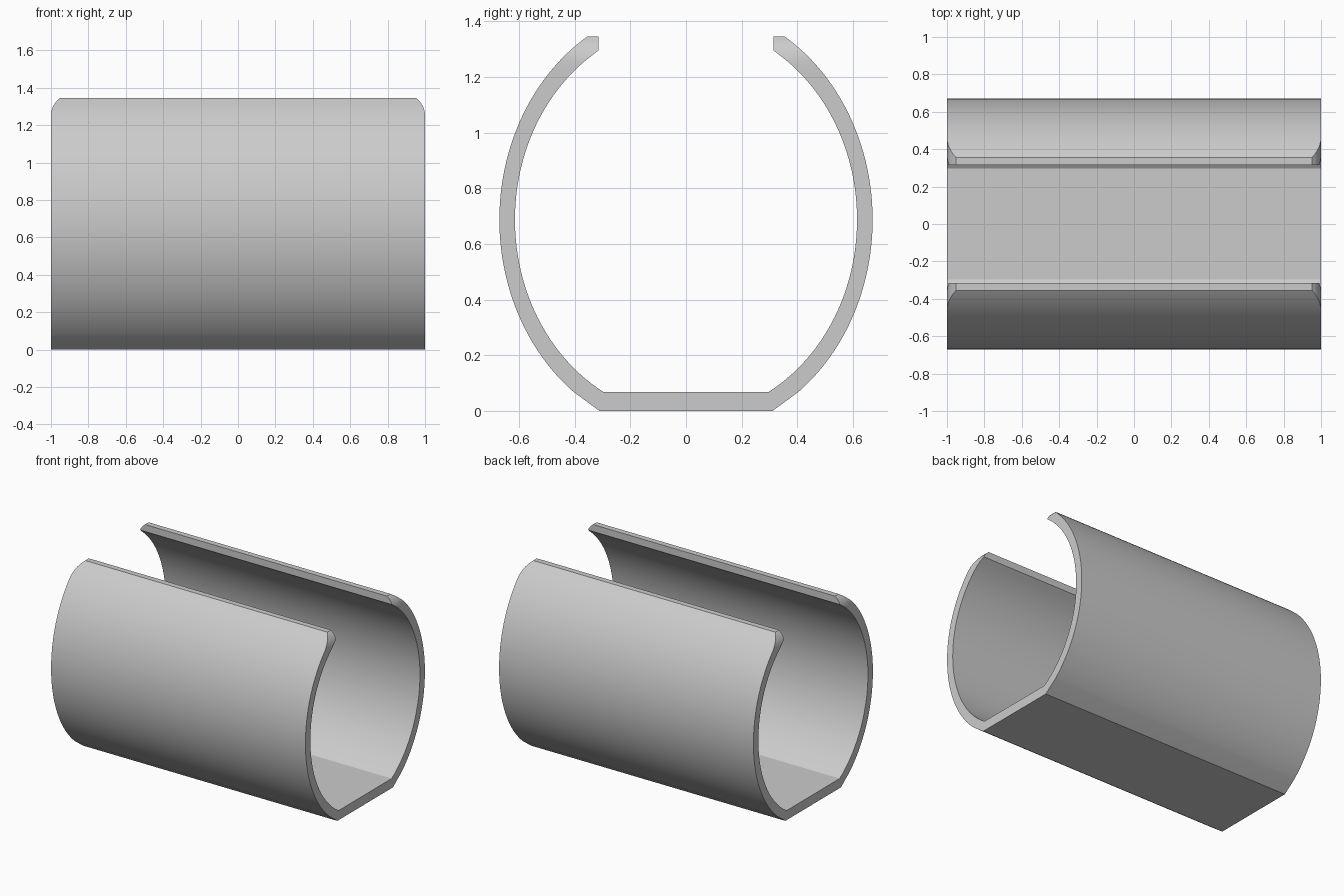
import bpy, bmesh, math

if "Cube" in bpy.data.objects:
    bpy.data.objects.remove(bpy.data.objects["Cube"])

Z0 = 0.687                       # height of the widest point
OUT, INN = (0.671, 0.776), (0.615, 0.707)   # outer and inner ellipse radii (y, z)
FLOOR, LIP, TOP = 0.068, 1.295, 1.345       # floor top, lip underside, rim height
FILLET_Z, FILLET_R = 1.25, 0.118            # rounded upper end corners


def ellipse_y(radii, z):
    return radii[0] * math.sqrt(max(0, 1 - ((z - Z0) / radii[1]) ** 2))


def half_length(z):
    h = max(0, z - FILLET_Z)
    return 1 - FILLET_R + math.sqrt(FILLET_R ** 2 - h * h)


# Heights spaced evenly around the curve, plus the exact corner at the lip
t0 = math.acos((Z0 - FLOOR) / OUT[1])
t1 = math.acos((Z0 - TOP) / OUT[1])
N = 72
levels = [Z0 - OUT[1] * math.cos(t0 + (t1 - t0) * i / N) for i in range(N + 1)]
levels = sorted(levels + [LIP])

bm = bmesh.new()


def pair(y, z):
    """Left and right end vertices of one lengthwise edge."""
    x = half_length(z)
    return bm.verts.new((-x, y, z)), bm.verts.new((x, y, z))


def loft(a, b):
    bm.faces.new((a[0], a[1], b[1], b[0]))


# Curved side walls
foot, walls = {}, {}
for s in (-1, 1):
    foot[s] = pair(s * ellipse_y(OUT, 0), 0)
    outer = [pair(s * ellipse_y(OUT, z), z) for z in levels]
    inner = [pair(s * (ellipse_y(INN, z) if z < LIP else 0.315), z) for z in levels]
    walls[s] = outer, inner
    loft(foot[s], outer[0])
    for i in range(len(levels) - 1):
        loft(outer[i], outer[i + 1])
        loft(inner[i], inner[i + 1])
        for e in (0, 1):
            bm.faces.new((outer[i][e], outer[i + 1][e], inner[i + 1][e], inner[i][e]))
    loft(outer[-1], inner[-1])   # flat rim

# Flat floor and its end faces
loft(foot[-1], foot[1])
loft(walls[-1][1][0], walls[1][1][0])
for e in (0, 1):
    bm.faces.new((foot[-1][e], foot[1][e], walls[1][0][0][e], walls[1][1][0][e],
                  walls[-1][1][0][e], walls[-1][0][0][e]))

bmesh.ops.recalc_face_normals(bm, faces=bm.faces)
mesh = bpy.data.meshes.new("open_sleeve")
bm.to_mesh(mesh)
bm.free()

grey = bpy.data.materials.new("light grey")
grey.diffuse_color = (0.6, 0.6, 0.6, 1)
grey.use_nodes = True
grey.node_tree.nodes["Principled BSDF"].inputs["Base Color"].default_value = grey.diffuse_color
mesh.materials.append(grey)

sleeve = bpy.data.objects.new("open_sleeve", mesh)
bpy.context.collection.objects.link(sleeve)
bpy.context.view_layer.objects.active = sleeve
sleeve.select_set(True)
bpy.ops.object.shade_smooth_by_angle(angle=math.radians(20))
